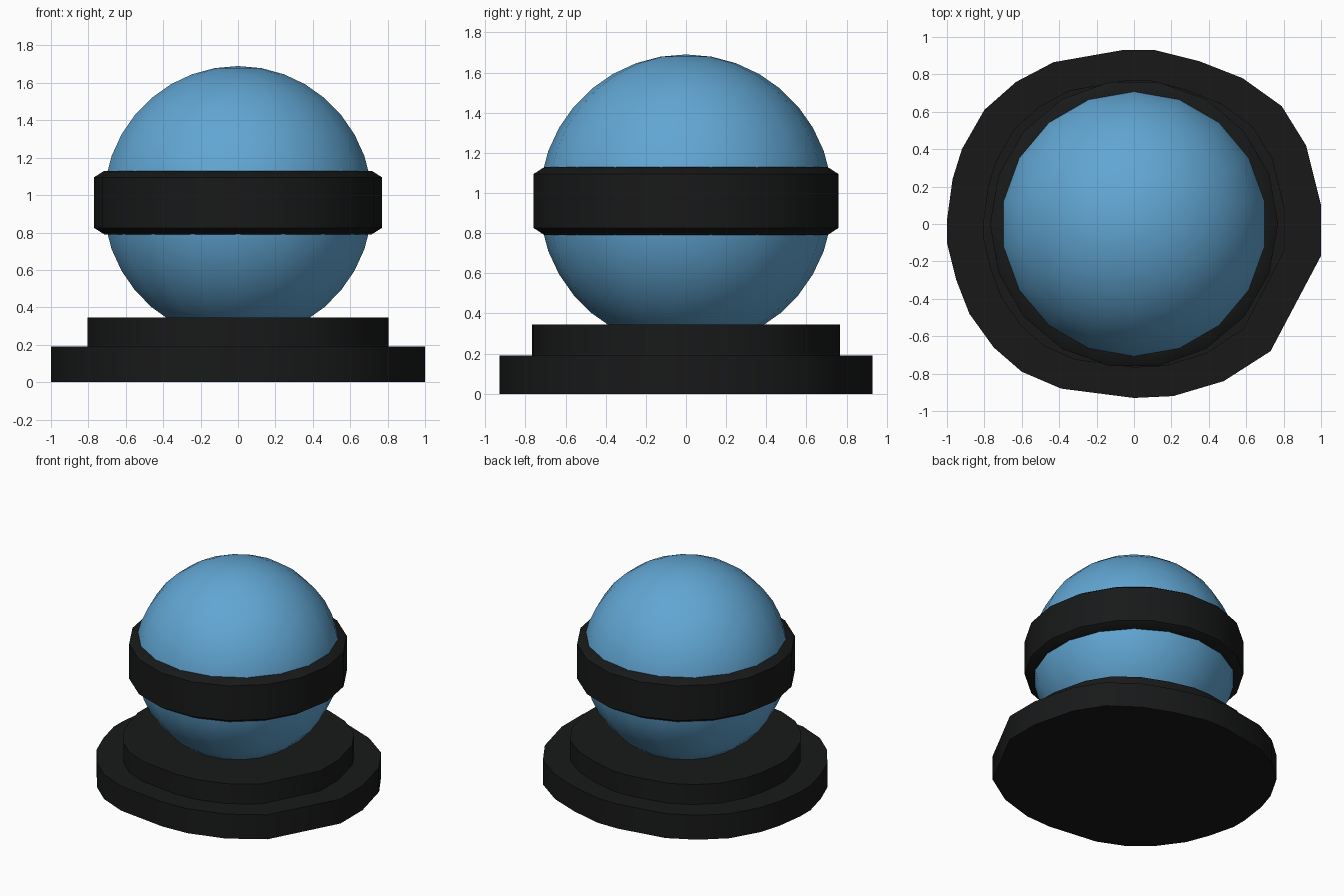
import bpy, bmesh, math

if "Cube" in bpy.data.objects:
    bpy.data.objects.remove(bpy.data.objects["Cube"])

SIDES = 18


def material(name, rgb):
    m = bpy.data.materials.new(name)
    m.diffuse_color = (*rgb, 1)
    m.use_nodes = True
    m.node_tree.nodes["Principled BSDF"].inputs["Base Color"].default_value = m.diffuse_color
    return m


BLUE = material("blue", (0.12, 0.38, 0.65))
BLACK = material("black", (0.009, 0.0095, 0.010))


def finish(bm, name, mat, angle):
    bmesh.ops.recalc_face_normals(bm, faces=bm.faces)
    me = bpy.data.meshes.new(name)
    bm.to_mesh(me)
    bm.free()
    me.materials.append(mat)
    ob = bpy.data.objects.new(name, me)
    bpy.context.collection.objects.link(ob)
    bpy.ops.object.select_all(action='DESELECT')
    ob.select_set(True)
    bpy.context.view_layer.objects.active = ob
    bpy.ops.object.shade_smooth_by_angle(angle=math.radians(angle))
    return ob


def slab(name, outline, z0, z1):
    """Extruded flat disc from a plan outline."""
    bm = bmesh.new()
    bottom = bm.faces.new([bm.verts.new((x, y, z0)) for x, y in outline])
    ext = bmesh.ops.extrude_face_region(bm, geom=[bottom], use_keep_orig=True)
    verts = [g for g in ext["geom"] if isinstance(g, bmesh.types.BMVert)]
    bmesh.ops.translate(bm, verts=verts, vec=(0, 0, z1 - z0))
    return finish(bm, name, BLACK, 30)


def ring(name, profile):
    """Closed (radius, z) profile turned around the z axis."""
    bm = bmesh.new()
    loops = []
    for i in range(SIDES):
        a = math.tau * i / SIDES
        loops.append([bm.verts.new((r * math.cos(a), r * math.sin(a), z)) for r, z in profile])
    n = len(profile)
    for i in range(SIDES):
        p, q = loops[i], loops[(i + 1) % SIDES]
        for j in range(n):
            k = (j + 1) % n
            bm.faces.new((p[j], q[j], q[k], p[k]))
    return finish(bm, name, BLACK, 35)


# Two-step pedestal, slightly uneven hand-cut outline
outline = [
    (1, -0.17), (1, 0.1), (0.92, 0.42), (0.79, 0.63), (0.58, 0.78), (0.35, 0.87),
    (0.11, 0.93), (-0.06, 0.93), (-0.43, 0.865), (-0.63, 0.76), (-0.8, 0.61),
    (-0.92, 0.4), (-0.97, 0.24), (-1, 0.02), (-1, -0.1), (-0.95, -0.3),
    (-0.88, -0.48), (-0.75, -0.66), (-0.6, -0.79), (-0.39, -0.88), (0, -0.93),
    (0.21, -0.92), (0.48, -0.84), (0.73, -0.68),
]
slab("pedestal_base", outline, 0, 0.19)
slab("pedestal_step", [(x * 0.805, y * 0.825) for x, y in outline], 0.19, 0.345)

# Globe resting in the pedestal
bm = bmesh.new()
bmesh.ops.create_uvsphere(bm, u_segments=SIDES, v_segments=SIDES, radius=0.73)
bmesh.ops.translate(bm, verts=bm.verts, vec=(0, 0, 0.96))
finish(bm, "globe", BLUE, 40)

# Bevelled equator band
ring("equator_band", [(0.69, 0.79), (0.715, 0.79), (0.77, 0.825),
                      (0.77, 1.095), (0.715, 1.13), (0.69, 1.13)])
